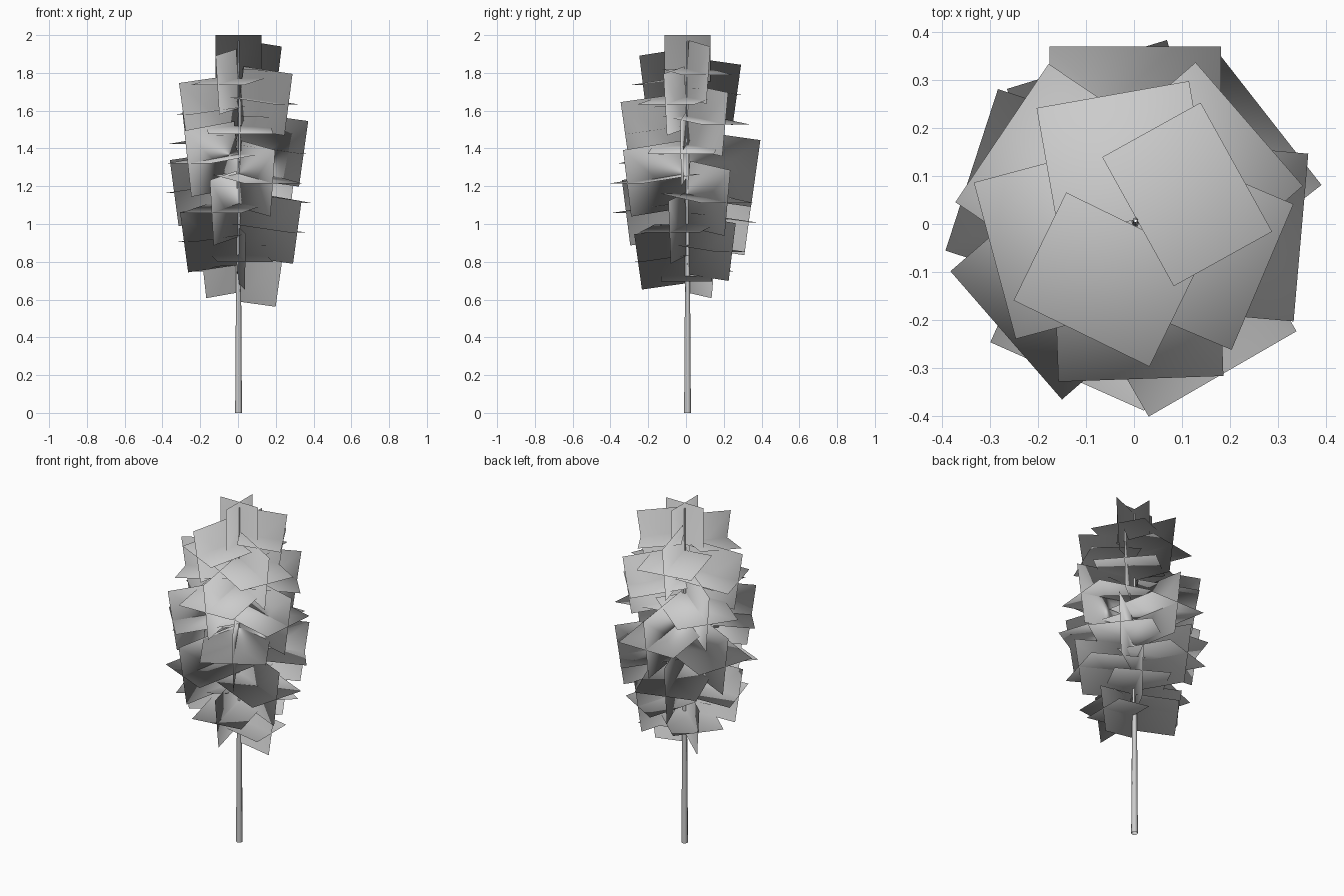
import bpy, bmesh
from math import radians, cos, sin
from mathutils import Vector

if "Cube" in bpy.data.objects:
    bpy.data.objects.remove(bpy.data.objects["Cube"])


def make_object(name, bm):
    me = bpy.data.meshes.new(name)
    bm.to_mesh(me)
    bm.free()
    ob = bpy.data.objects.new(name, me)
    bpy.context.collection.objects.link(ob)
    return ob


def card(bm, start, along, across, length, width):
    """Flat leaf card from start, centred across its width, facing out of the crown."""
    a, b = start + across * width / 2, start - across * width / 2
    f = bm.faces.new([bm.verts.new(p) for p in
                      (b, b + along * length, a + along * length, a)])
    f.smooth = True
    f.normal_update()
    if f.normal.dot(f.calc_center_median() - CROWN) < 0:
        f.normal_flip()


def puff_normals(ob):
    """Soft foliage shading: normals radiate from the crown centre."""
    me = ob.data
    me.normals_split_custom_set_from_vertices(
        [(v.co - CROWN).normalized() for v in me.vertices])


CROWN = Vector((0, 0, 1.25))
TRUNK = Vector((0.003, 0.008, 0))

# trunk: slim tapered open tube
SIDES = 8
bm = bmesh.new()
rings = []
for z, r in ((0, 0.018), (0.6, 0.014), (1.2, 0.010), (1.97, 0.004)):
    rings.append([bm.verts.new(TRUNK + Vector((r * cos(radians(360 * k / SIDES)),
                                               r * sin(radians(360 * k / SIDES)), z)))
                  for k in range(SIDES)])
for lo, hi in zip(rings, rings[1:]):
    for k in range(SIDES):
        n = (k + 1) % SIDES
        bm.faces.new((lo[k], lo[n], hi[n], hi[k])).smooth = True
make_object("trunk", bm)

# spiral of leaf clusters: azimuth from the top down
AZIMUTHS = [29, 244, 100, 337, 195, 41, 272, 146, 355, 221, 90,
            300, 162, 38, 246, 107, 344, 197, 60, 278, 142, 0]
# reach and card width at the top, widest and lowest clusters
PROFILE = [(0, 0.240, 0.307), (4, 0.303, 0.337), (10, 0.367, 0.357),
           (15, 0.345, 0.348), (21, 0.215, 0.270)]


def sample(i):
    for (i0, r0, w0), (i1, r1, w1) in zip(PROFILE, PROFILE[1:]):
        if i <= i1:
            t = (i - i0) / (i1 - i0)
            return r0 + (r1 - r0) * t, w0 + (w1 - w0) * t


TILT = radians(8)
bm = bmesh.new()
for i, az in enumerate(AZIMUTHS):
    a = radians(az)
    reach, width = sample(i)
    out = Vector((cos(a), sin(a), 0))
    side = Vector((-sin(a), cos(a), 0))
    along = out * cos(TILT) + Vector((0, 0, -sin(TILT)))
    up = along.cross(side)
    start = out * 0.006 + Vector((0.003, 0.002, 0))
    start.z = 1.787 - 0.052 * i + reach * sin(TILT)
    length = (reach - 0.006) / cos(TILT)
    card(bm, start, along, side, length, width)
    card(bm, start, along, up, length, width)
puff_normals(make_object("leaf_clusters", bm))

# upright crossed cards at the tip
bm = bmesh.new()
for d in (Vector((1, 0, 0)), Vector((0, 1, 0))):
    card(bm, TRUNK + Vector((0, 0, 1.755)), Vector((0, 0, 1)), d, 0.245, 0.245)
puff_normals(make_object("top_leaves", bm))
